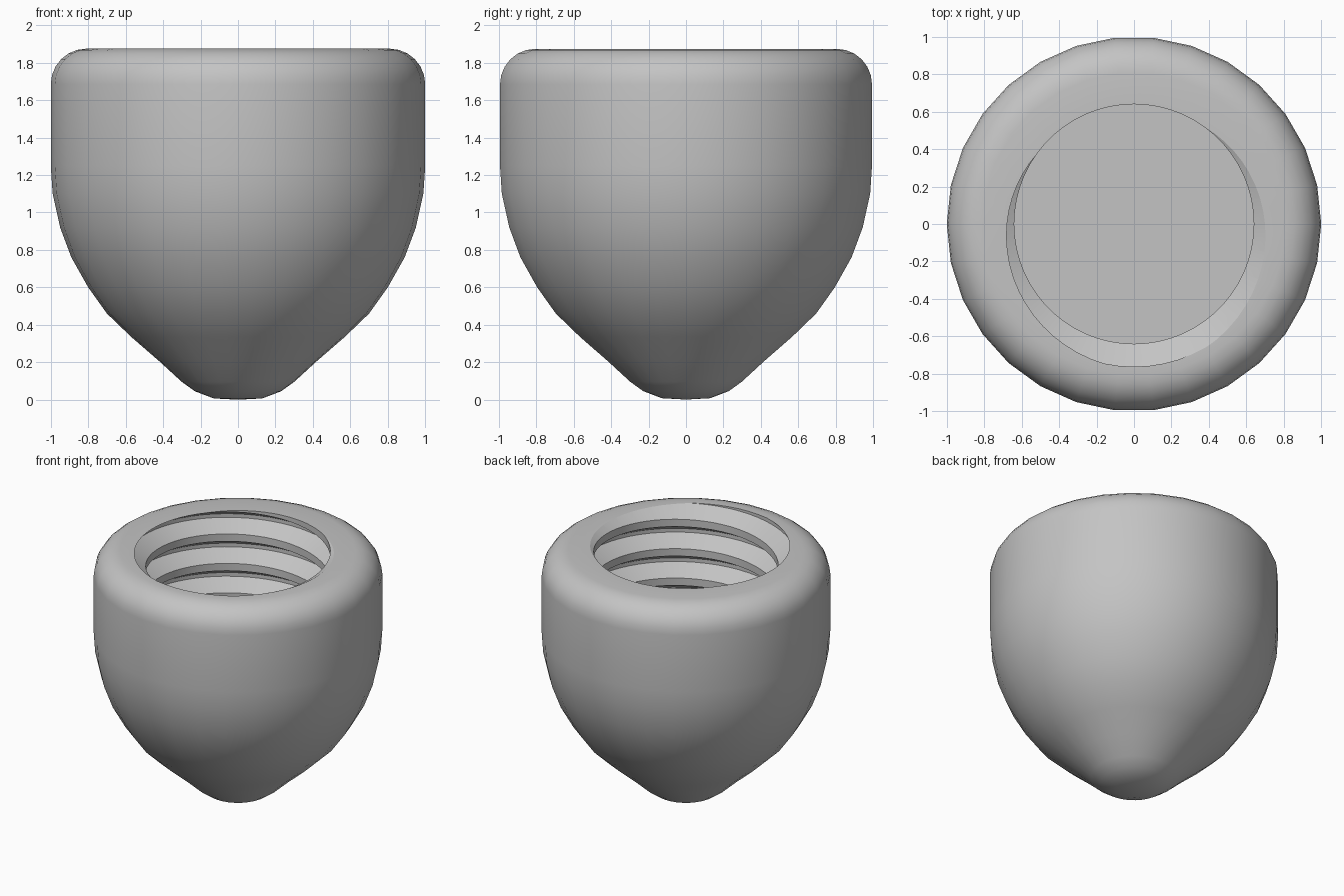
import bpy, bmesh, math
from mathutils import Vector

cube = bpy.data.objects.get("Cube")
if cube:
    bpy.data.objects.remove(cube, do_unlink=True)

TOP, FLOOR = 1.875, 0.85
BORE, ROOT, PITCH = 0.64, 0.762, 0.225

grey = bpy.data.materials.new("plain grey")
grey.use_nodes = True
grey.diffuse_color = (0.55, 0.55, 0.55, 1)
grey.node_tree.nodes["Principled BSDF"].inputs["Base Color"].default_value = grey.diffuse_color


def make_object(name, bm):
    bmesh.ops.recalc_face_normals(bm, faces=bm.faces)
    mesh = bpy.data.meshes.new(name)
    bm.to_mesh(mesh)
    bm.free()
    mesh.materials.append(grey)
    obj = bpy.data.objects.new(name, mesh)
    bpy.context.collection.objects.link(obj)
    return obj


# Pointed cap body: rounded tip, curved flank, straight wall, rounded rim
def make_body(sides=30):
    profile = [(0, 0), (0.13, 0.007), (0.23, 0.045), (0.30, 0.095), (0.42, 0.205),
               (0.57, 0.335), (0.70, 0.46), (0.80, 0.60), (0.89, 0.76), (0.95, 0.92),
               (0.99, 1.10), (1, 1.25)]
    fillet = 0.19
    for i in range(7):
        a = math.radians(15 * i)
        profile.append((1 - fillet + fillet * math.cos(a), TOP - fillet + fillet * math.sin(a)))
    profile.append((0, TOP))
    bm = bmesh.new()
    verts = [bm.verts.new((r, 0, z)) for r, z in profile]
    edges = [bm.edges.new(pair) for pair in zip(verts, verts[1:])]
    bmesh.ops.spin(bm, geom=verts + edges, cent=(0, 0, 0), axis=(0, 0, 1),
                   angle=2 * math.pi, steps=sides)
    bmesh.ops.remove_doubles(bm, verts=bm.verts, dist=0.0005)
    return make_object("threaded_cap", bm)


# Right-handed screw shape that cuts the threaded bore
def make_screw(steps=60, turns=10):
    section = [(BORE, 0), (ROOT, 5 / 16), (ROOT, 7 / 16), (BORE, 3 / 4)]
    start = TOP - PITCH * (145 / 360 + 3 / 4 + 7)
    bm = bmesh.new()
    rows = []
    for k in range(steps * turns + 1):
        a = 2 * math.pi * k / steps
        rows.append([bm.verts.new((r * math.cos(a), r * math.sin(a),
                                   start + PITCH * (k / steps + h))) for r, h in section])
    for k in range(steps * turns):
        strip = list(zip(rows[k], rows[k + 1]))
        if k + 1 + steps < len(rows):
            strip.append((rows[k + steps][0], rows[k + 1 + steps][0]))
        for (a, b), (d, c) in zip(strip, strip[1:]):
            bm.faces.new((a, b, c, d))
    # Trim both ends flat and close them
    for z, up in ((FLOOR, -1), (TOP + 0.06, 1)):
        bmesh.ops.bisect_plane(bm, geom=bm.verts[:] + bm.edges[:] + bm.faces[:], dist=1e-5,
                               plane_co=Vector((0, 0, z)), plane_no=Vector((0, 0, up)),
                               clear_outer=True)
        rim = [e for e in bm.edges if e.is_boundary
               and all(abs(v.co.z - z) < 0.001 for v in e.verts)]
        bmesh.ops.holes_fill(bm, edges=rim, sides=0)
    return make_object("screw_cutter", bm)


cap = make_body()
cutter = make_screw()
cutter.hide_render = True

cut = cap.modifiers.new("threaded bore", "BOOLEAN")
cut.operation = "DIFFERENCE"
cut.solver = "EXACT"
cut.object = cutter
bpy.ops.object.select_all(action="DESELECT")
cap.select_set(True)
bpy.context.view_layer.objects.active = cap
bpy.ops.object.modifier_apply(modifier=cut.name)
bpy.data.objects.remove(cutter, do_unlink=True)
bpy.ops.object.shade_smooth_by_angle(angle=math.radians(28))
